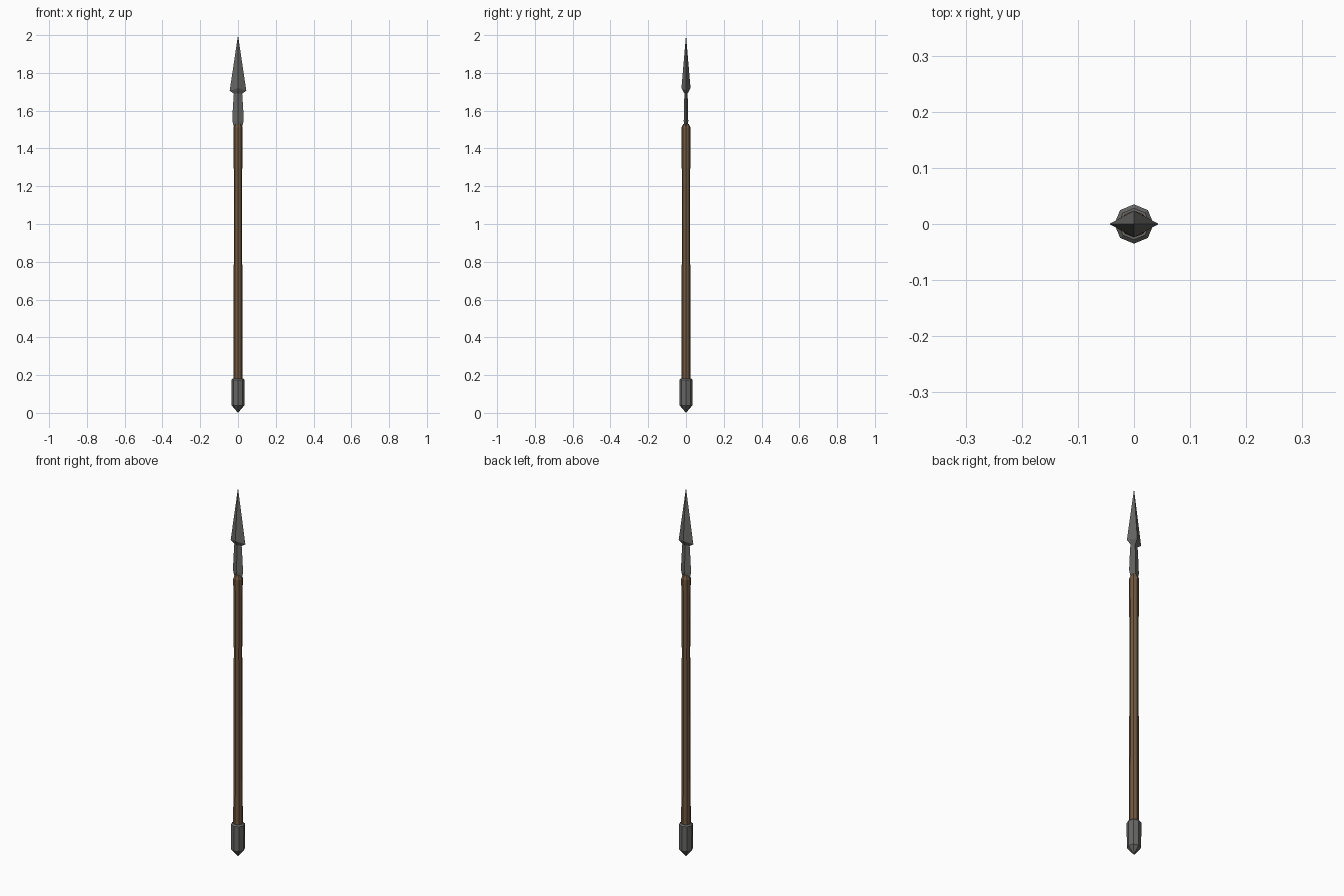
import bpy, bmesh, math

if "Cube" in bpy.data.objects:
    bpy.data.objects.remove(bpy.data.objects["Cube"])


def material(name, rgb):
    m = bpy.data.materials.new(name)
    m.diffuse_color = (*rgb, 1)
    m.use_nodes = True
    m.node_tree.nodes["Principled BSDF"].inputs["Base Color"].default_value = m.diffuse_color
    return m


wood = material("brown wood", (0.17, 0.10, 0.052))
steel = material("dark steel", (0.135, 0.135, 0.13))


def loft(name, rings, sides, mat):
    """Skin rings of (z, x radius, y radius); zero radius makes a point."""
    bm = bmesh.new()
    loops = []
    for z, rx, ry in rings:
        if rx == 0:
            loops.append([bm.verts.new((0, 0, z))] * sides)
        else:
            loops.append([bm.verts.new((rx * math.cos(math.tau * i / sides),
                                        ry * math.sin(math.tau * i / sides), z))
                          for i in range(sides)])
    for a, b in zip(loops, loops[1:]):
        for i in range(sides):
            j = (i + 1) % sides
            bm.faces.new(list(dict.fromkeys((a[i], a[j], b[j], b[i]))))
    # close open ends
    for ring in (loops[0], loops[-1]):
        if len(set(ring)) > 2:
            bm.faces.new(ring)
    bmesh.ops.recalc_face_normals(bm, faces=bm.faces)
    me = bpy.data.meshes.new(name)
    bm.to_mesh(me)
    bm.free()
    me.materials.append(mat)
    ob = bpy.data.objects.new(name, me)
    bpy.context.collection.objects.link(ob)
    return ob


# Octagonal shaft, slightly slimmer at the grip
loft("shaft", [(0.15, .024, .024), (0.60, .023, .023), (0.97, .022, .022),
               (1.11, .021, .021), (1.22, .022, .022), (1.51, .024, .024),
               (1.53, .015, .015)], 8, wood)

# Pointed butt cap
loft("butt_cap", [(0.005, 0, 0), (0.04, .034, .034), (0.175, .035, .035),
                  (0.182, .028, .028)], 8, steel)
bpy.data.objects["butt_cap"].data.vertices[0].co.z = 0

# Flat neck between shaft and blade
loft("neck", [(1.50, .018, .010), (1.545, .030, .012), (1.60, .028, .011),
              (1.71, .021, .008)], 4, steel)

# Diamond-section blade with swept shoulders
blade = loft("blade", [(1.69, .022, .008), (1.705, .044, .024),
                       (2.0, 0, 0)], 4, steel)
for v in blade.data.vertices:
    if abs(v.co.y) > .02:
        v.co.z = 1.72
